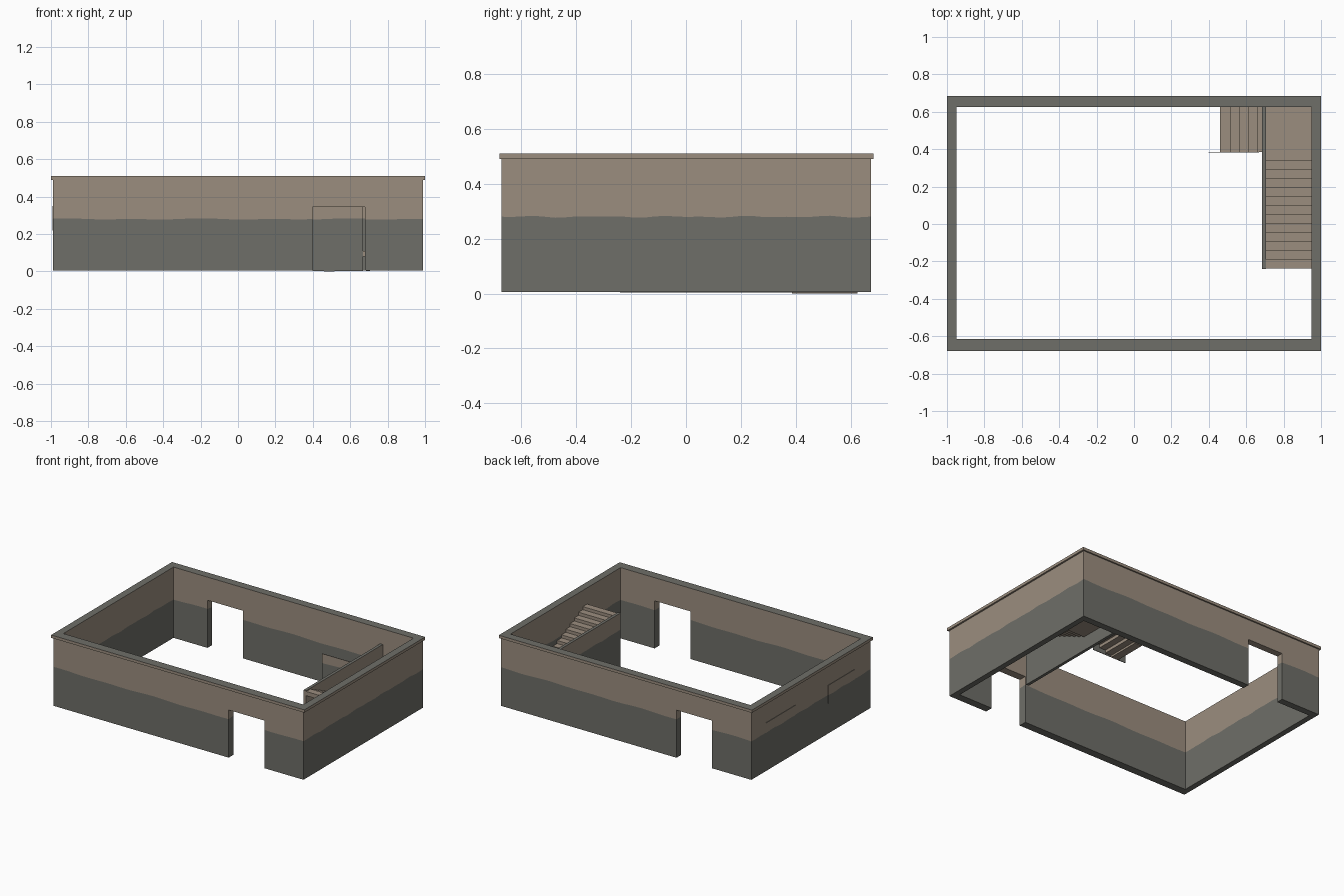
import bpy, bmesh, math

if "Cube" in bpy.data.objects:
    bpy.data.objects.remove(bpy.data.objects["Cube"])


def material(name, rgb):
    m = bpy.data.materials.new(name)
    m.diffuse_color = (*rgb, 1)
    m.use_nodes = True
    m.node_tree.nodes["Principled BSDF"].inputs["Base Color"].default_value = m.diffuse_color
    return m


GRAY = material("dark_stone_gray", (0.156, 0.156, 0.138))
BROWN = material("plaster_brown", (0.330, 0.270, 0.212))
BAND = 0.28  # height where gray stone changes to brown plaster


def add_boxes(name, boxes, mats):
    """One object made of boxes, each (x0, x1, y0, y1, z0, z1)."""
    bm = bmesh.new()
    for x0, x1, y0, y1, z0, z1 in boxes:
        verts = bmesh.ops.create_cube(bm, size=1)["verts"]
        for v in verts:
            v.co.x = x1 if v.co.x > 0 else x0
            v.co.y = y1 if v.co.y > 0 else y0
            v.co.z = z1 if v.co.z > 0 else z0
    me = bpy.data.meshes.new(name)
    bm.to_mesh(me)
    bm.free()
    ob = bpy.data.objects.new(name, me)
    bpy.context.collection.objects.link(ob)
    for m in mats:
        me.materials.append(m)
    return ob


def cut(ob, boxes):
    """Subtract boxes from an object and remove the helpers."""
    for b in boxes:
        helper = add_boxes("cutter", [b], [])
        helper.hide_render = True
        mod = ob.modifiers.new("cut", "BOOLEAN")
        mod.operation = "DIFFERENCE"
        mod.solver = "EXACT"
        mod.object = helper
        bpy.context.view_layer.objects.active = ob
        bpy.ops.object.modifier_apply(modifier=mod.name)
        bpy.data.objects.remove(helper)


def wave(x, y):
    return 0.002 * math.sin(23 * y + 9 * x) + 0.002 * math.sin(41 * y + 17 * x + 1)


def paint_bands(ob):
    """Split along a slightly wavy line, gray below and on top, brown above."""
    bm = bmesh.new()
    bm.from_mesh(ob.data)

    def split(co, no):
        bmesh.ops.bisect_plane(bm, geom=bm.verts[:] + bm.edges[:] + bm.faces[:],
                               plane_co=co, plane_no=no, dist=1e-5)

    split((0, 0, BAND), (0, 0, 1))
    for i in range(-24, 25):
        split((i * 0.04 + 0.005, 0, 0), (1, 0, 0))
    for i in range(-16, 17):
        split((0, i * 0.04 + 0.005, 0), (0, 1, 0))
    bm.normal_update()
    for f in bm.faces:
        low = f.calc_center_median().z < BAND
        f.material_index = 0 if low or f.normal.z > 0.5 else 1
    for v in bm.verts:
        if abs(v.co.z - BAND) < 1e-4:
            v.co.z += wave(v.co.x, v.co.y)
    bm.to_mesh(ob.data)
    bm.free()


# outer walls with a front and a back doorway
walls = add_boxes("walls", [(-0.988, 0.988, -0.672, 0.674, 0.005, 0.492)], [GRAY, BROWN])
cut(walls, [(-0.948, 0.948, -0.616, 0.626, -0.1, 0.6),
            (0.397, 0.679, -0.8, -0.5, -0.1, 0.345),
            (-0.679, -0.397, 0.5, 0.8, -0.1, 0.345)])
paint_bands(walls)

# coping around the wall top
coping = add_boxes("coping", [(-1, 1, -0.68, 0.684, 0.49, 0.51)], [GRAY, BROWN])
cut(coping, [(-0.948, 0.948, -0.616, 0.626, 0.4, 0.6)])
paint_bands(coping)

# wall beside the upper flight, and the thin panel beside the lower flight
paint_bands(add_boxes("stair_wall", [(0.685, 0.706, -0.24, 0.626, 0.003, 0.40)], [GRAY, BROWN]))
paint_bands(add_boxes("stair_panel", [(0.397, 0.667, 0.382, 0.386, 0.003, 0.345)], [GRAY, BROWN]))

# shallow window plates on the left wall
for i, (y0, y1) in enumerate([(0.18, 0.51), (-0.49, -0.19)]):
    paint_bands(add_boxes(f"window_plate_{i + 1}", [(-0.991, -0.986, y0, y1, 0.22, 0.35)], [GRAY, BROWN]))

# stairs: lower flight, landing and upper flight
RISE, GOING, THICK = 0.0219, 0.0482, 0.03
lower = []
for i in range(5):
    x0 = 0.46 if i == 0 else 0.516 + (i - 1) * GOING
    x1 = 0.516 + i * GOING if i < 4 else 0.686
    top = RISE * (i + 1)
    lower.append((x0, x1, 0.386, 0.626, max(0, top - THICK), top))
add_boxes("lower_flight", lower, [BROWN])
top = RISE * 6
add_boxes("landing", [(0.705, 0.948, 0.34, 0.626, top - THICK, top)], [BROWN])
upper = []
for i in range(12):
    y1 = 0.34 - i * GOING
    top = RISE * (i + 7)
    upper.append((0.705, 0.948, y1 - GOING, y1, top - THICK, top))
add_boxes("upper_flight", upper, [BROWN])
